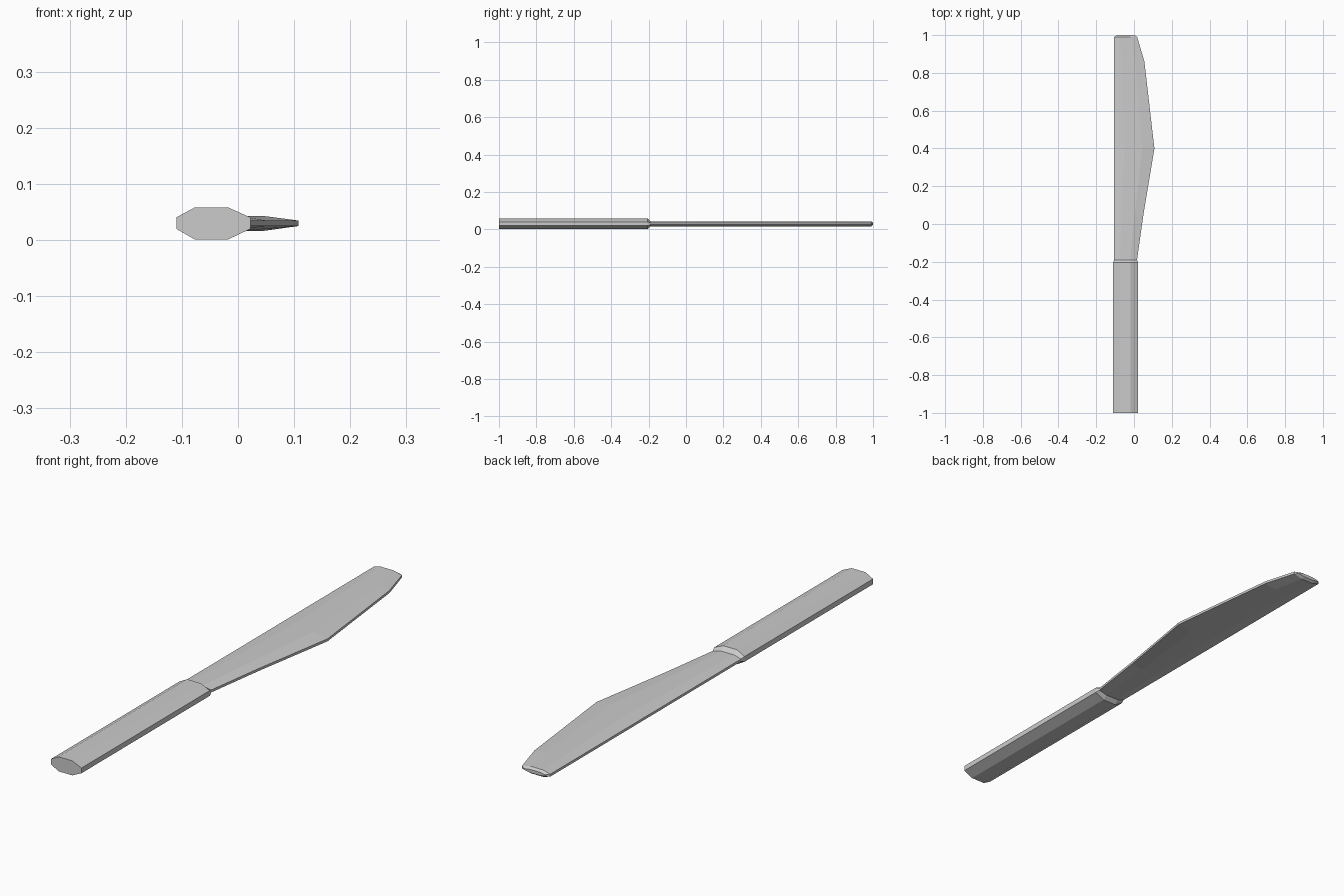
import bpy, bmesh

if "Cube" in bpy.data.objects:
    bpy.data.objects.remove(bpy.data.objects["Cube"])

# Octagon outline as (width fraction, height fraction)
OCT = [(0, .33), (.25, 0), (.70, 0), (1, .33), (1, .69), (.70, 1), (.25, 1), (0, .69)]


def loft(name, sections):
    """Skin octagonal sections given as (y, x0, x1, z0, z1)."""
    bm = bmesh.new()
    rings = [[bm.verts.new((x0 + u * (x1 - x0), y, z0 + v * (z1 - z0))) for u, v in OCT]
             for y, x0, x1, z0, z1 in sections]
    for a, b in zip(rings, rings[1:]):
        for i in range(8):
            j = (i + 1) % 8
            bm.faces.new((a[i], a[j], b[j], b[i]))
    bm.faces.new(rings[0])
    bm.faces.new(rings[-1])
    bmesh.ops.recalc_face_normals(bm, faces=bm.faces)
    mesh = bpy.data.meshes.new(name)
    bm.to_mesh(mesh)
    bm.free()
    obj = bpy.data.objects.new(name, mesh)
    bpy.context.collection.objects.link(obj)
    return obj


# Knife: thick handle, chamfered shoulder, bellied blade and chamfered tip
loft("knife", [
    (-1.0, -.110, .022, .001, .058),
    (-.205, -.110, .022, .001, .058),
    (-.190, -.105, .016, .016, .043),
    (.05, -.105, .050, .016, .043),
    (.40, -.105, .108, .016, .043),
    (.86, -.105, .055, .016, .043),
    (.99, -.105, .017, .016, .043),
    (1.0, -.090, .002, .023, .036),
])
